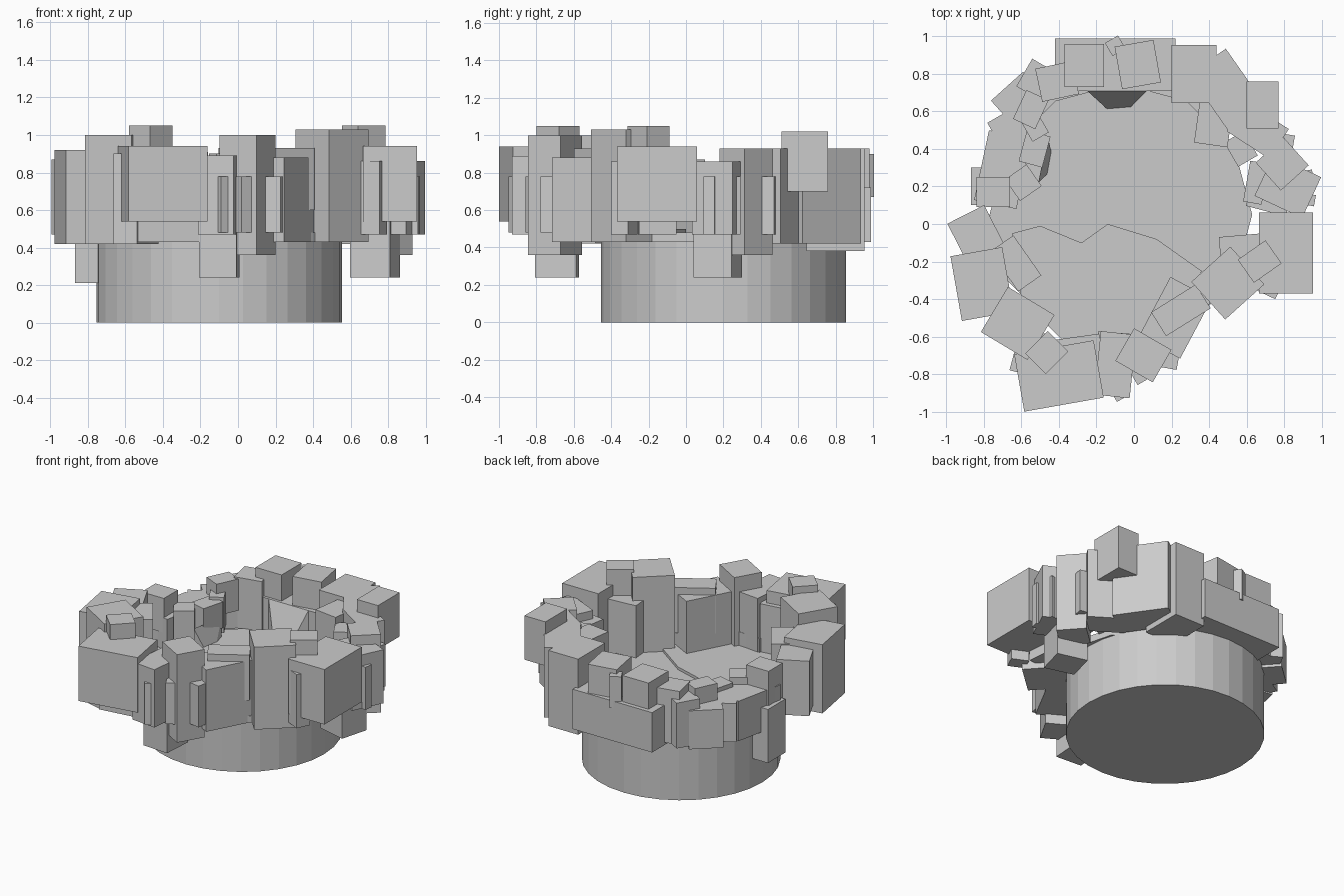
import bpy, bmesh, math
from mathutils import Matrix, Vector


def finish(name, bm):
    bmesh.ops.recalc_face_normals(bm, faces=bm.faces)
    me = bpy.data.meshes.new(name)
    bm.to_mesh(me)
    bm.free()
    ob = bpy.data.objects.new(name, me)
    bpy.context.collection.objects.link(ob)
    return ob


def stones(name, rows):
    """rows: centre x, centre y, width, depth, turn in degrees, bottom z, top z"""
    for i, (x, y, w, d, a, z0, z1) in enumerate(rows):
        bm = bmesh.new()
        m = (Matrix.Translation((x, y, (z0 + z1) / 2))
             @ Matrix.Rotation(math.radians(a), 4, 'Z')
             @ Matrix.Diagonal((w, d, z1 - z0, 1)))
        bmesh.ops.create_cube(bm, size=1, matrix=m)
        finish(f"{name}_{i + 1}", bm)


def slab(name, pts, z0, z1):
    bm = bmesh.new()
    f = bm.faces.new([bm.verts.new((x, y, z0)) for x, y in pts])
    top = bmesh.ops.extrude_face_region(bm, geom=[f])['geom']
    bmesh.ops.translate(bm, vec=Vector((0, 0, z1 - z0)),
                        verts=[v for v in top if isinstance(v, bmesh.types.BMVert)])
    finish(name, bm)


def facet(name, top, low, z_top):
    """Steep rock wedge against the basin wall, from two top points down to two floor points."""
    bm = bmesh.new()
    a, b = [bm.verts.new((x, y, z_top)) for x, y in top]
    c, d = [bm.verts.new((x, y, .47)) for x, y in low]
    e, f = [bm.verts.new((x, y, .47)) for x, y in top]
    for vs in ((a, b, c, d), (a, d, e), (b, f, c), (a, e, f, b), (e, d, c, f)):
        bm.faces.new(vs)
    finish(name, bm)


# round plinth
bm = bmesh.new()
bmesh.ops.create_cone(bm, cap_ends=True, segments=32, radius1=0.655, radius2=0.655,
                      depth=0.47, matrix=Matrix.Translation((-0.1, 0.2, 0.235)))
finish("plinth", bm)

# basin floor and the slightly raised ledge at its front
slab("basin_floor", [(-.07 + .7 * math.cos(t * math.pi / 6), .05 + .7 * math.sin(t * math.pi / 6))
                     for t in range(12)], 0.43, 0.48)
slab("front_ledge", [(-.65, -.05), (-.5, -.01), (-.28, -.1), (-.14, 0), (.12, -.08), (.36, -.25),
                     (.3, -.5), (0, -.65), (-.35, -.65), (-.6, -.4)], 0.44, 0.5)

# sloping rock facets on the basin wall
facet("back_facet", [(-.25, .71), (.07, .71)], [(-.02, .62), (-.14, .61)], .72)
facet("left_facet", [(-.51, .22), (-.46, .47)], [(-.44, .38), (-.46, .27)], .62)

# stones of the front half of the rim
stones("front_stone", [
    (-.4, -.81, .43, .31, 10, .54, .94),
    (-.36, -.71, .38, .2, 8, .43, .85),
    (-.62, -.53, .29, .28, -31, .42, 1.0),
    (-.81, -.32, .28, .35, 10, .42, .92),
    (-.84, -.06, .22, .25, 27, .47, .87),
    (-.63, -.21, .15, .26, 35, .47, .88),
    (.05, -.7, .23, .2, -30, .36, 1.0),
    (-.1, -.75, .19, .34, -6, .47, .89),
    (.22, -.5, .25, .36, -28, .43, .88),
    (.25, -.46, .28, .15, 32, .6, .93),
    (.5, -.315, .28, .27, 42, .43, 1.03),
    (.81, -.155, .29, .43, 0, .54, .94),
    (.57, -.16, .22, .2, 5, .47, .86),
    (.72, -.33, .12, .1, -25, .47, .86),
    (-.57, -.68, .13, .24, -15, .42, .9),
])

# stones of the back half of the rim, lower towards the back left
stones("back_stone", [
    (.82, .2, .28, .24, -25, .47, .86),
    (.79, .32, .2, .2, 42, .36, .93),
    (.66, .5, .27, .19, -33, .42, .93),
    (.5, .71, .24, .38, 35, .42, .93),
    (.43, .57, .18, .3, -8, .45, .9),
    (.32, .8, .24, .31, 0, .38, .93),
    (-.1, .85, .64, .28, 0, .43, .72),
    (-.41, .76, .2, .18, 12, .45, .84),
    (-.52, .77, .15, .17, -30, .45, .78),
    (-.61, .66, .23, .2, 42, .43, .71),
    (-.7, .29, .23, .38, -12, .42, .71),
    (-.65, .5, .19, .2, 30, .43, .71),
    (.57, .4, .12, .15, 30, .47, .85),
    (.65, .22, .1, .22, -10, .47, .8),
])

# smaller stones laid on top of the rim
stones("cap_stone", [
    (-.465, -.685, .17, .155, 45, .7, 1.05),
    (.67, -.2, .18, .15, 35, .8, 1.05),
    (.685, .635, .17, .25, 0, .7, 1.02),
    (-.265, .845, .21, .23, 0, .6, .91),
    (.02, .85, .21, .23, 10, .6, .93),
    (-.55, .61, .13, .17, -25, .6, .83),
    (-.75, .17, .18, .16, 0, .6, .85),
    (-.59, .22, .14, .14, 35, .5, .76),
    (-.53, .4, .13, .17, -15, .55, .74),
    (-.53, .52, .1, .13, 30, .5, .76),
    (-.1, .95, .08, .08, 30, .67, .9),
])

# low stones hanging below the rim and thin chips around it
stones("low_stone", [
    (.73, .17, .22, .21, -15, .24, .6),
    (-.77, .2, .2, .2, 0, .21, .6),
    (-.1, -.69, .2, .22, -4, .24, .6),
    (-.09, -.89, .06, .1, 30, .48, .78),
    (.02, -.8, .06, .1, 30, .48, .78),
    (.19, -.7, .1, .14, -10, .48, .78),
    (.93, .13, .07, .06, -10, .47, .78),
    (.92, .25, .07, .07, 10, .47, .78),
    (.8, .43, .1, .1, -10, .47, .78),
])
